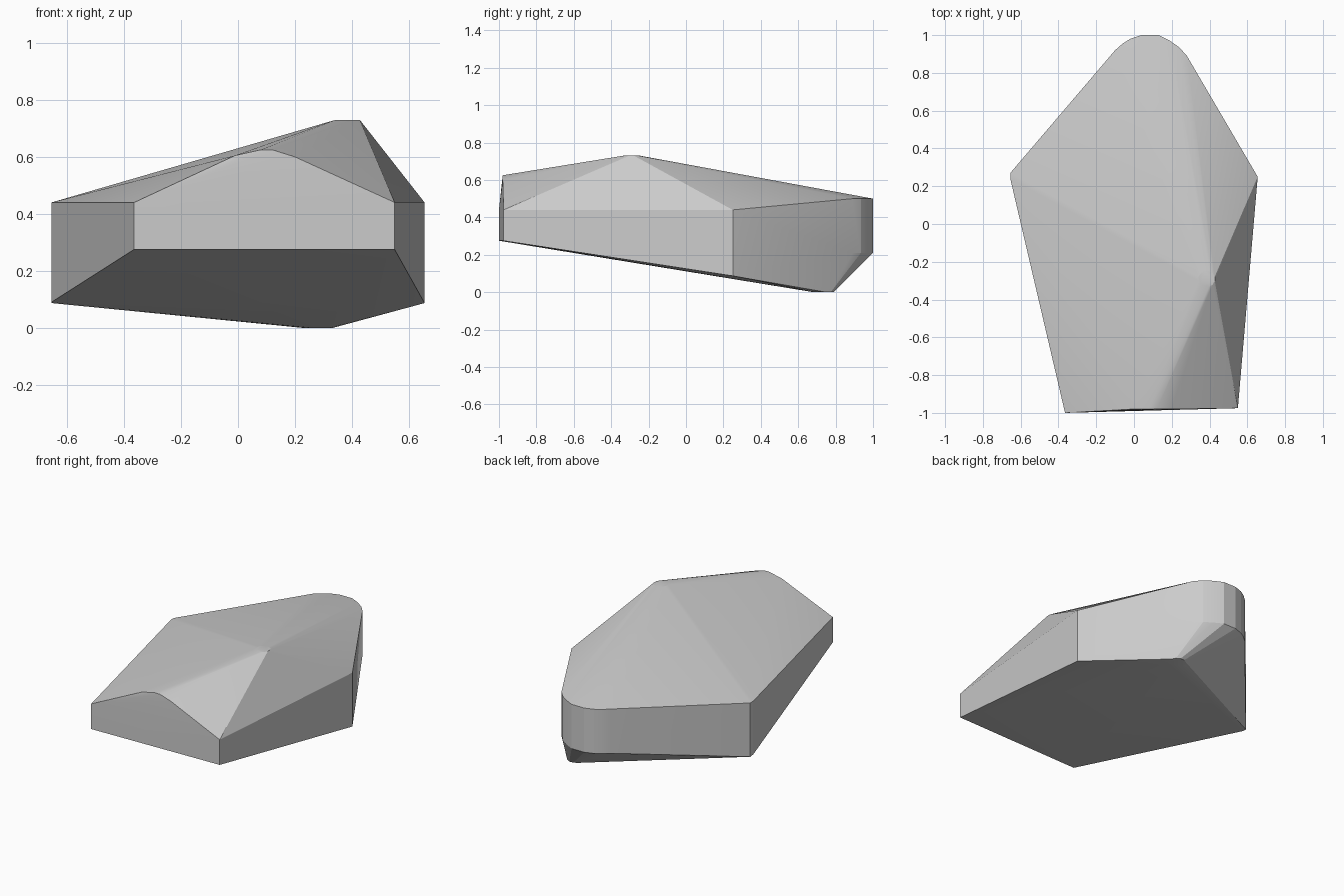
import bpy, bmesh, math

if "Cube" in bpy.data.objects:
    bpy.data.objects.remove(bpy.data.objects["Cube"])

bm = bmesh.new()


def column(x, y, *heights):
    for z in heights:
        bm.verts.new((x, y, z))


def ring(x, y, z, r, n=12):
    for i in range(n):
        a = 2 * math.pi * (i + 0.5) / n
        bm.verts.new((x + r * math.cos(a), y + r * math.sin(a), z))


# Vertical corner edges of the stone
column(-0.655, 0.27, 0.087, 0.44)
column(-0.655, 0.24, 0.09, 0.44)
column(0.655, 0.25, 0.087, 0.44)
column(-0.365, -1.0, 0.275, 0.44)
column(0.55, -0.975, 0.275, 0.44)

# Blunt ridge end above the front face
for x, z in [(-0.01, 0.605), (0.04, 0.613), (0.08, 0.625), (0.12, 0.625), (0.16, 0.612), (0.20, 0.60)]:
    column(x, -0.98, z)

# Rounded back tip
for x, y in [(-0.10, 0.92), (-0.06, 0.955), (-0.02, 0.98), (0.04, 1.0), (0.13, 1.0),
             (0.19, 0.97), (0.24, 0.935), (0.28, 0.89)]:
    column(x, y, 0.21, 0.50)

# Worn top peak and bottom keel
ring(0.385, -0.29, 0.73, 0.044)
ring(0.28, 0.735, 0.0, 0.055)

# Wrap the points into one faceted boulder
hull = bmesh.ops.convex_hull(bm, input=bm.verts[:])
loose = {g for g in hull["geom_interior"] + hull["geom_unused"] if isinstance(g, bmesh.types.BMVert)}
bmesh.ops.delete(bm, geom=[v for v in loose if v.is_valid], context='VERTS')
bmesh.ops.dissolve_limit(bm, angle_limit=math.radians(0.5), verts=bm.verts[:], edges=bm.edges[:])
bmesh.ops.recalc_face_normals(bm, faces=bm.faces[:])

mesh = bpy.data.meshes.new("boulder")
bm.to_mesh(mesh)
bm.free()
boulder = bpy.data.objects.new("boulder", mesh)
bpy.context.collection.objects.link(boulder)
bpy.context.view_layer.objects.active = boulder
boulder.select_set(True)
bpy.ops.object.shade_smooth_by_angle(angle=math.radians(12))
